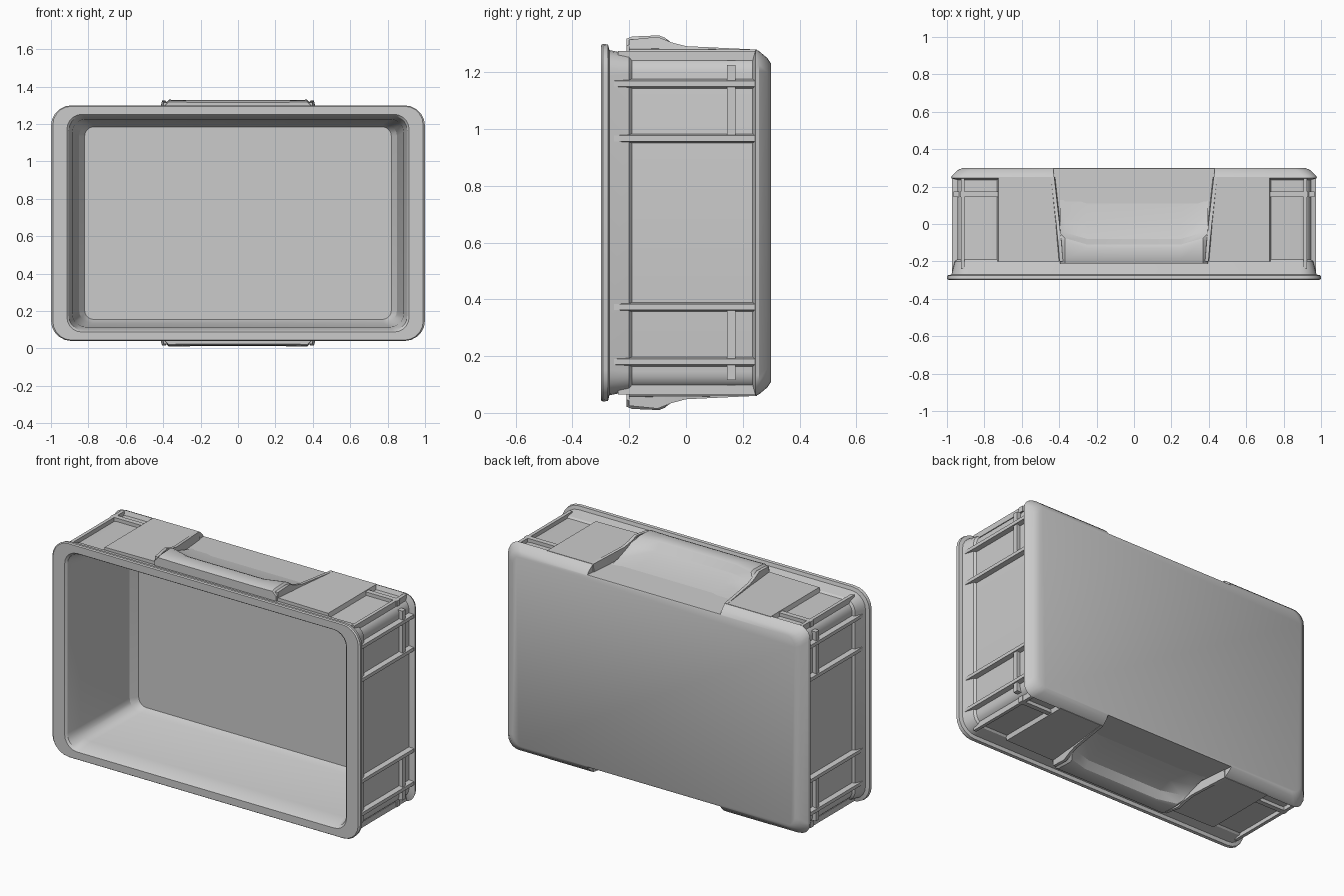
import bpy, bmesh, math

if "Cube" in bpy.data.objects:
    bpy.data.objects.remove(bpy.data.objects["Cube"])

ZC = 0.67  # height of the crate's centre line


def finish(bm, name):
    bmesh.ops.recalc_face_normals(bm, faces=bm.faces)
    me = bpy.data.meshes.new(name)
    bm.to_mesh(me)
    bm.free()
    ob = bpy.data.objects.new(name, me)
    bpy.context.collection.objects.link(ob)
    return ob


def loft(name, loops):
    """Skin a closed solid through equal-length loops of points."""
    bm = bmesh.new()
    rings = [[bm.verts.new(p) for p in lp] for lp in loops]
    n = len(rings[0])
    for a, b in zip(rings, rings[1:]):
        for i in range(n):
            j = (i + 1) % n
            bm.faces.new((a[i], a[j], b[j], b[i]))
    bm.faces.new(rings[0])
    bm.faces.new(rings[-1])
    return finish(bm, name)


def box(name, x0, x1, y0, y1, z0, z1):
    return loft(name, [[(x0, y, z0), (x1, y, z0), (x1, y, z1), (x0, y, z1)] for y in (y0, y1)])


def rounded(hx, hz, y, r, seg=5):
    pts = []
    for k, (sx, sz) in enumerate(((1, 1), (-1, 1), (-1, -1), (1, -1))):
        for i in range(seg + 1):
            a = math.pi / 2 * (k + i / seg)
            pts.append((sx * (hx - r) + r * math.cos(a), y, ZC + sz * (hz - r) + r * math.sin(a)))
    return pts


# Open tray: from inner floor, out over the rim, along the recessed walls to the chamfered back
sections = [
    (0.82, 0.515, 0.25, 0.05), (0.85, 0.535, 0.21, 0.07), (0.885, 0.555, -0.20, 0.07),
    (0.905, 0.575, -0.29, 0.08), (0.915, 0.582, -0.30, 0.08), (0.99, 0.625, -0.30, 0.10),
    (1.0, 0.63, -0.293, 0.11), (0.998, 0.628, -0.275, 0.11), (0.976, 0.608, -0.27, 0.09),
    (0.958, 0.594, -0.20, 0.07), (0.945, 0.585, -0.19, 0.06), (0.945, 0.585, 0.235, 0.06),
    (0.978, 0.61, 0.245, 0.07), (0.975, 0.605, 0.257, 0.07), (0.945, 0.58, 0.287, 0.07),
    (0.915, 0.56, 0.30, 0.06)]
tray = loft("crate_tray", [rounded(*s) for s in sections])


def zf(z, s):
    return ZC + s * (z - ZC)


for s, side in ((1, "top"), (-1, "bottom")):
    # Scooped hand pocket cut through the wall and the back edge
    cut = loft("pocket_cutter", [
        [(-w, y, zf(f, s)), (w, y, zf(f, s)), (w, y, zf(1.4, s)), (-w, y, zf(1.4, s))]
        for y, w, f in ((-0.17, 0.385, 1.247), (0.0, 0.402, 1.24), (0.35, 0.437, 1.232))])
    cut.hide_render = True
    mod = tray.modifiers.new("pocket", 'BOOLEAN')
    mod.object = cut
    mod.operation = 'DIFFERENCE'
    mod.solver = 'EXACT'
    bpy.context.view_layer.objects.active = tray
    bpy.ops.object.modifier_apply(modifier=mod.name)
    bpy.data.objects.remove(cut)

    # Raised grip lip at the front of the pocket, sweeping back into the scoop
    loops = []
    for x, t, b in ((-0.395, 1.305, -0.05), (-0.37, 1.33, -0.075), (-0.25, 1.328, -0.11),
                    (0.25, 1.328, -0.11), (0.37, 1.33, -0.075), (0.395, 1.305, -0.05)):
        prof = [(-0.21, 1.235), (-0.21, t - 0.012), (-0.19, t - 0.004), (b - 0.02, t), (b, t - 0.008),
                (b + 0.03, 1.28), (b + 0.11, 1.252), (0.15, 1.232)]
        loops.append([(x, y, zf(z, s)) for y, z in prof])
    loft(side + "_grip_lip", loops)

    for m, hand in ((1, "right"), (-1, "left")):
        tag = f"{side}_{hand}_"
        # Slanted pocket cheek, falling away toward the back
        loft(tag + "pocket_cheek", [
            [(m * (x + dx), y, zf(z, s)) for dx, z in
             ((-0.006, 1.235), (-0.002, t), (0.016, t), (0.024, 1.235))]
            for y, x, t in ((-0.2, 0.382, 1.315), (-0.1, 0.39, 1.325), (-0.05, 0.395, 1.305),
                            (0.0, 0.40, 1.292), (0.25, 0.428, 1.28))])
        # Raised pad beside the pocket
        loft(tag + "pad", [
            [(m * x0, y, zf(1.242, s)), (m * 0.735, y, zf(1.242, s)),
             (m * 0.725, y, zf(1.28, s)), (m * x0, y, zf(t, s))]
            for y, x0, t in ((-0.2, 0.39, 1.284), (0.25, 0.435, 1.28))])
        # Corner ledge and outer rib on the long wall
        box(tag + "corner_ledge", m * 0.72, m * 0.93, 0.145, 0.175, zf(1.242, s), zf(1.275, s))
        box(tag + "corner_rib", m * 0.905, m * 0.925, -0.24, 0.25, zf(1.242, s), zf(1.275, s))

        # Ribs on the short wall, with a small cross rib per cell
        for name, z in (("outer_rib", 1.16), ("inner_rib", 0.967)):
            loft(tag + name, [
                [(m * x, y, zf(z + dz, s)) for x, dz in
                 ((0.93, -0.02), (0.972, -0.010), (0.972, 0.010), (0.93, 0.02))]
                for y in (-0.27, 0.25)])
        for name, z0, z1 in (("cross_rib", 0.967, 1.16), ("corner_cross_rib", 1.16, 1.225)):
            box(tag + name, m * 0.93, m * 0.966, 0.145, 0.175, zf(z0, s), zf(z1, s))

# Smooth the rounded surfaces, keep edges sharp
bpy.ops.object.select_all(action='DESELECT')
tray.select_set(True)
for ob in bpy.data.objects:
    if "lip" in ob.name or "cheek" in ob.name:
        ob.select_set(True)
bpy.context.view_layer.objects.active = tray
bpy.ops.object.shade_smooth_by_angle(angle=math.radians(30))
